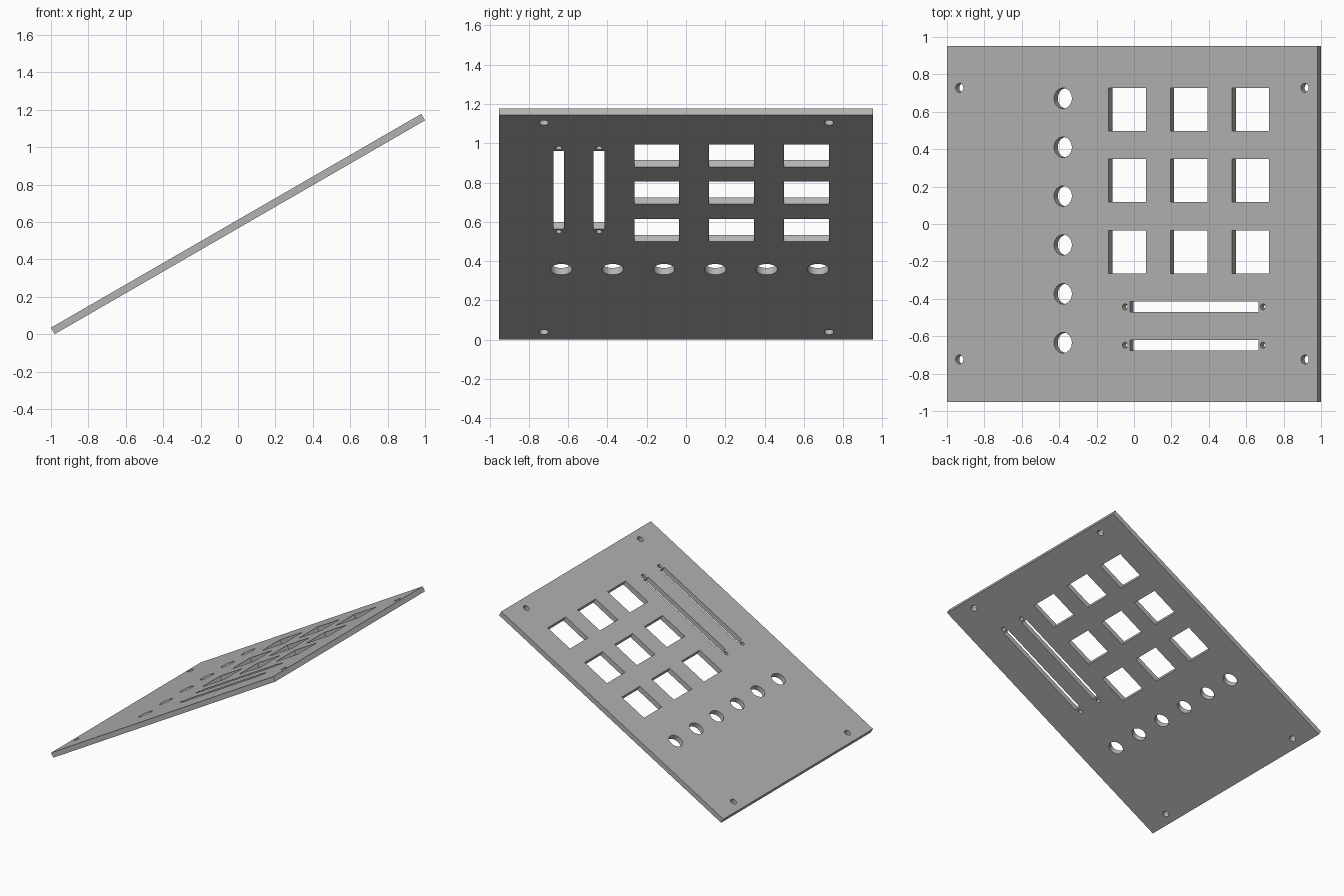
import bpy
import math

cube = bpy.data.objects.get("Cube")
if cube:
    bpy.data.objects.remove(cube, do_unlink=True)

LENGTH, WIDTH, THICK, TILT = 2.286, 1.904, 0.04, math.radians(30)

grey = bpy.data.materials.new("panel grey")
grey.use_nodes = True
COLOUR = (0.45, 0.45, 0.45, 1)
grey.diffuse_color = COLOUR
grey.node_tree.nodes["Principled BSDF"].inputs["Base Color"].default_value = COLOUR

# Flat outline of the panel; inner outlines become holes
curve = bpy.data.curves.new("control_panel", "CURVE")
curve.dimensions = "2D"
curve.fill_mode = "BOTH"
curve.extrude = THICK / 2


def outline(points):
    spline = curve.splines.new("POLY")
    spline.points.add(len(points) - 1)
    for p, (x, y) in zip(spline.points, points):
        p.co = (x, y, 0, 1)
    spline.use_cyclic_u = True


def rect(x, y, w, h):
    outline([(x + sx * w / 2, y + sy * h / 2)
             for sx, sy in ((-1, -1), (1, -1), (1, 1), (-1, 1))])


def circle(x, y, radius, sides=32):
    steps = [math.tau * i / sides for i in range(sides)]
    outline([(x + radius * math.cos(a), y + radius * math.sin(a)) for a in steps])


rect(0, 0, LENGTH, WIDTH)

# Corner screw holes
for x in (-1.066, 1.066):
    for y in (-0.724, 0.728):
        circle(x, y, 0.024)

# Three by three button windows
for i in range(3):
    for j in range(3):
        rect(-0.03 + 0.381 * i, -0.149 + 0.381 * j, 0.229, 0.229)

# Row of knob holes
for i in range(6):
    circle(-0.427, -0.635 + 0.2614 * i, 0.055)

# Slider slots with a screw hole at each end
for y in (-0.443, -0.648):
    rect(0.383, y, 0.795, 0.055)
    for side in (-1, 1):
        circle(0.382 + side * 0.426, y, 0.016, 24)

# Solid panel, tilted up toward +x
panel = bpy.data.objects.new("control_panel", curve)
bpy.context.collection.objects.link(panel)
curve.materials.append(grey)
bpy.ops.object.select_all(action="DESELECT")
panel.select_set(True)
bpy.context.view_layer.objects.active = panel
bpy.ops.object.convert(target="MESH")
panel = bpy.context.object
bpy.ops.object.mode_set(mode="EDIT")
bpy.ops.mesh.select_all(action="SELECT")
bpy.ops.mesh.remove_doubles(threshold=0.0001)
bpy.ops.mesh.normals_make_consistent(inside=False)
bpy.ops.object.mode_set(mode="OBJECT")
bpy.ops.object.shade_smooth_by_angle(angle=math.radians(30))
panel.rotation_euler = (0, -TILT, 0)
panel.location.z = (LENGTH * math.sin(TILT) + THICK * math.cos(TILT)) / 2
